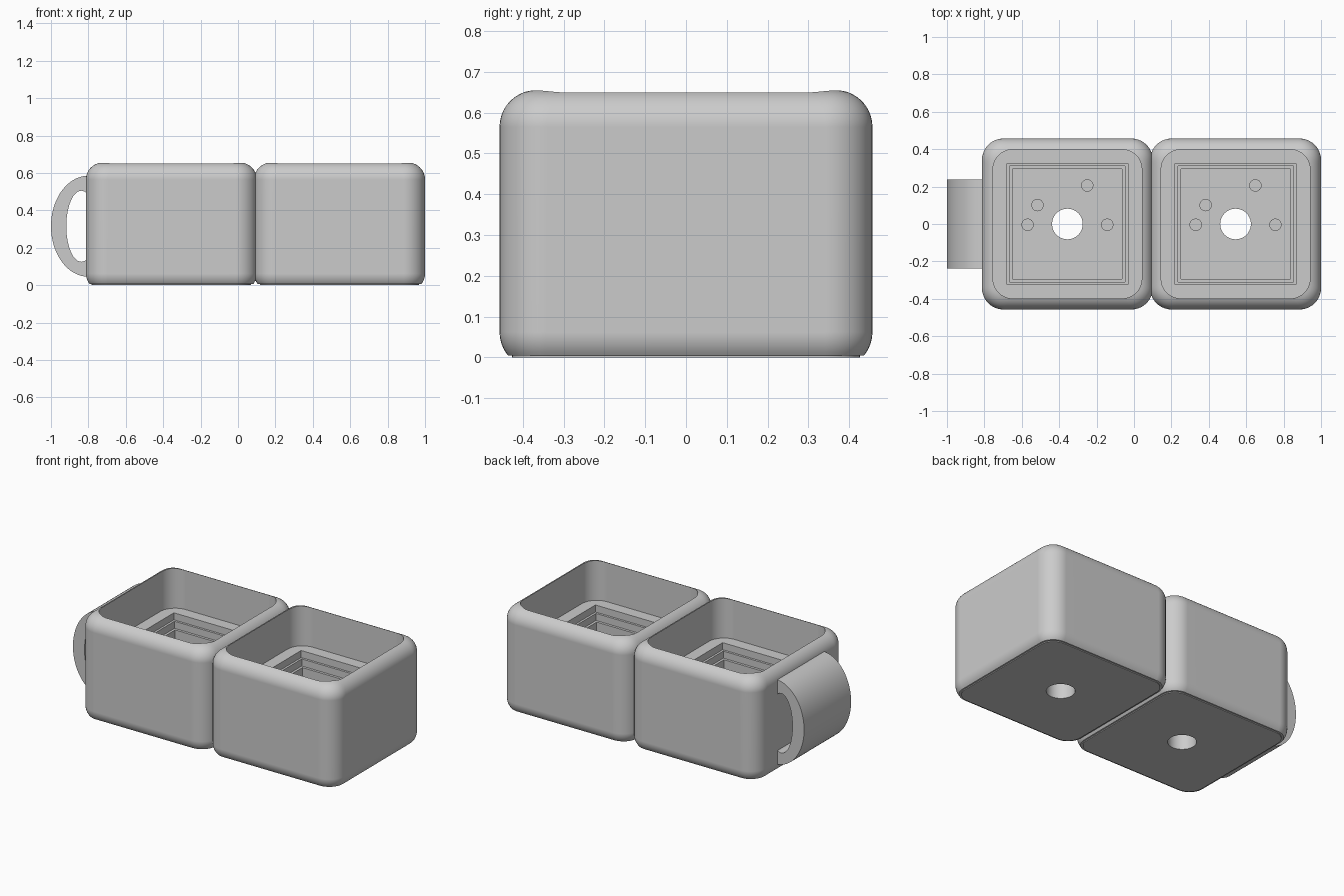
import bpy, bmesh, math
from mathutils import Vector

cube = bpy.data.objects.get("Cube")
if cube:
    bpy.data.objects.remove(cube, do_unlink=True)

# Single grey material
grey = bpy.data.materials.new("plain_grey")
grey.use_nodes = True
COLOR = (0.6, 0.6, 0.6, 1)
grey.diffuse_color = COLOR
grey.node_tree.nodes["Principled BSDF"].inputs["Base Color"].default_value = COLOR

HALF, CORNER, TOP = 0.457, 0.115, 0.655
ROUND = 0.09                      # radius of rim and foot
FOOT_Z, FLOOR, POCKET = 0.062, 0.4, 0.1
ARC = 10


def outline(half, radius):
    """Rounded square, or a circle when radius equals half."""
    pts = []
    for k in range(4):
        for i in range(ARC + 1):
            a = math.pi / 2 * (k + i / ARC)
            mid = math.pi / 4 + k * math.pi / 2
            c = (half - radius) * math.sqrt(2)
            pts.append(Vector((c * math.cos(mid) + radius * math.cos(a),
                               c * math.sin(mid) + radius * math.sin(a), 0)))
    return pts


def level(half, radius, z):
    return [p + Vector((0, 0, z)) for p in outline(half, radius)]


def rim_height(p):
    """Height of the rounded rim from the distance to the outer wall."""
    qx, qy = (abs(v) - HALF + CORNER for v in p.xy)
    depth = CORNER - math.hypot(max(qx, 0), max(qy, 0)) - min(max(qx, qy), 0)
    depth = min(max(depth, 0), ROUND)
    return TOP - ROUND + math.sqrt(ROUND ** 2 - (ROUND - depth) ** 2)


def finish(name, bm, x=0, y=0):
    bmesh.ops.remove_doubles(bm, verts=bm.verts, dist=1e-5)
    bmesh.ops.recalc_face_normals(bm, faces=bm.faces)
    mesh = bpy.data.meshes.new(name)
    bm.to_mesh(mesh)
    bm.free()
    mesh.materials.append(grey)
    obj = bpy.data.objects.new(name, mesh)
    obj.location = (x, y, 0)
    bpy.context.collection.objects.link(obj)
    bpy.ops.object.select_all(action="DESELECT")
    obj.select_set(True)
    bpy.context.view_layer.objects.active = obj
    bpy.ops.object.shade_smooth_by_angle(angle=math.radians(32))
    # keep the large flat walls evenly shaded
    obj.modifiers.new("flat_walls", "WEIGHTED_NORMAL").keep_sharp = True


def skin(bm, loops):
    """Bridge closed loops in order, and the last back to the first."""
    rings = [[bm.verts.new(p) for p in loop] for loop in loops]
    for a, b in zip(rings, rings[1:] + rings[:1]):
        for i in range(len(a)):
            j = (i + 1) % len(a)
            bm.faces.new((a[i], a[j], b[j], b[i]))


def cup_loops():
    # thin base plate
    loops = [level(0.426, 0.09, 0), level(0.426, 0.09, 0.005)]
    # rounded foot, cut off just above the ground
    for i in range(7):
        a = math.radians(39.3 * (1 - i / 6))
        inset = ROUND * (1 - math.cos(a))
        loops.append(level(HALF - inset, CORNER - inset, FOOT_Z - ROUND * math.sin(a)))
    # rounded rim running to the edge of the cavity
    outer, inner = outline(HALF, CORNER), outline(0.398, 0.105)
    for i in range(11):
        t = (i / 10) ** 2
        ring = [a.lerp(b, t) for a, b in zip(outer, inner)]
        loops.append([Vector((p.x, p.y, rim_height(p))) for p in ring])
    # cavity floor, stepped square recess and pocket
    loops.append(level(0.398, 0.105, FLOOR))
    for half, high, low in ((0.323, FLOOR, 0.355), (0.309, 0.355, 0.31), (0.293, 0.31, POCKET)):
        loops += [level(half, 0, high), level(half, 0, low)]
    # drain hole
    loops += [level(0.082, 0.082, POCKET), level(0.082, 0.082, 0)]
    return loops


# Two planter cups, each with four small pegs on the pocket floor
for side, x in (("right", -0.356), ("left", 0.543)):
    bm = bmesh.new()
    skin(bm, cup_loops())
    finish(side + "_cup", bm, x)
    bm = bmesh.new()
    for px, py in ((-0.213, 0), (-0.16, 0.105), (0.106, 0.21), (0.213, 0)):
        ret = bmesh.ops.create_cone(bm, cap_ends=True, segments=24, radius1=0.033,
                                    radius2=0.033, depth=0.03)
        bmesh.ops.translate(bm, verts=ret["verts"], vec=(px, py, POCKET + 0.01))
    finish(side + "_pegs", bm, x, -0.004)

# Handle: a half ellipse band with an elliptical opening
STEPS = 40
bm = bmesh.new()
sections = []
for i in range(STEPS + 1):
    t = i / STEPS
    a = math.radians(90 + 180 * t)
    b = math.radians(52 + 256 * t)
    o = (-0.8 + 0.2 * math.cos(a), 0.315 + 0.27 * math.sin(a))
    n = (-0.838 + 0.08 * math.cos(b), 0.315 + 0.19 * math.sin(b))
    sections.append([bm.verts.new((p[0], y, p[1]))
                     for p, y in ((o, -0.237), (o, 0.237), (n, 0.237), (n, -0.237))])
for s, e in zip(sections, sections[1:]):
    for k in range(4):
        m = (k + 1) % 4
        bm.faces.new((s[k], s[m], e[m], e[k]))
bm.faces.new(sections[0])
bm.faces.new(sections[-1])
finish("handle", bm)
